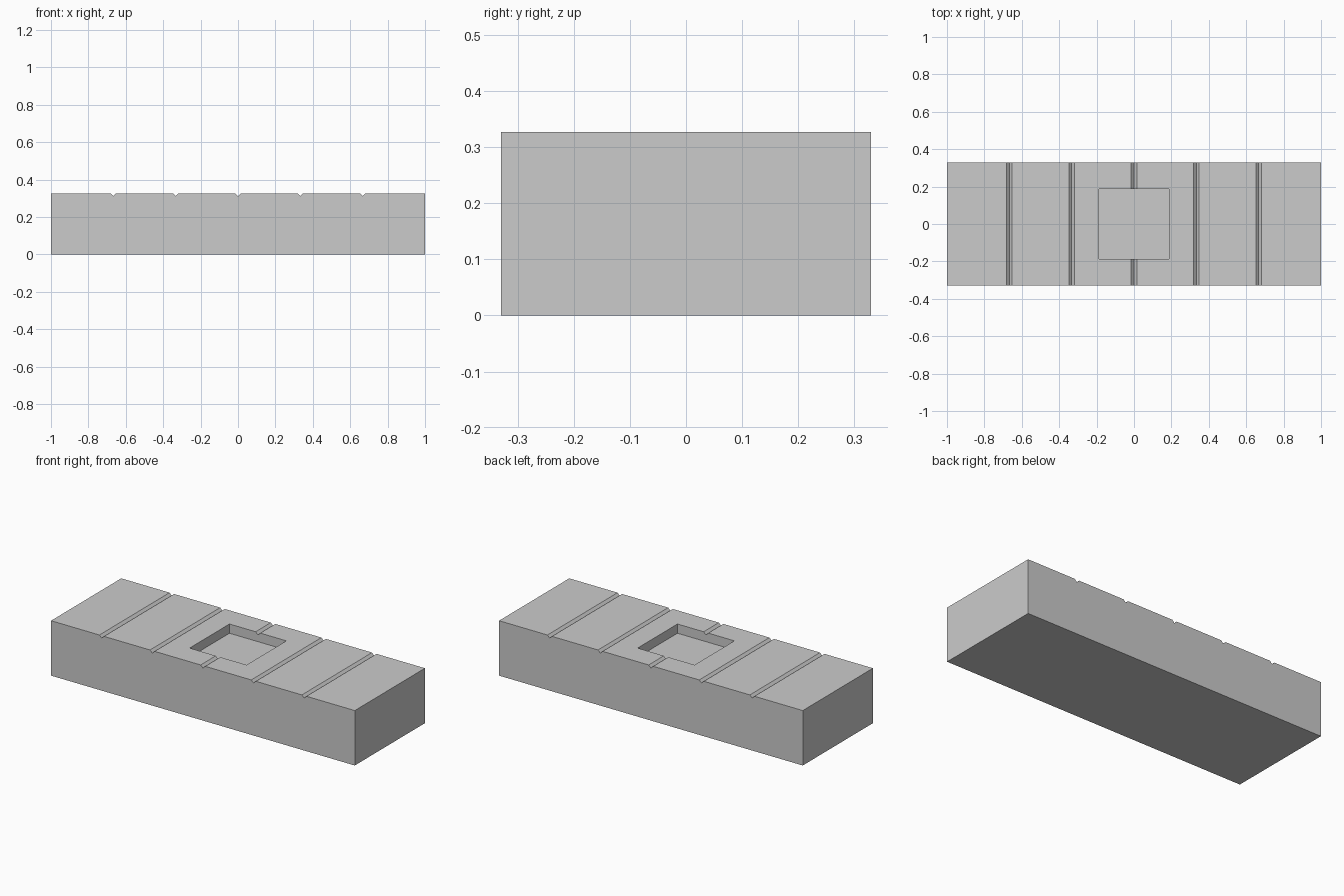
import bpy, bmesh

if "Cube" in bpy.data.objects:
    bpy.data.objects.remove(bpy.data.objects["Cube"])

L, W, H = 2.0, 0.66, 0.327          # block size
GROOVE = 0.015                      # groove half width and depth
GROOVE_X = [i / 3 for i in range(-2, 3)]
POCKET, DEPTH = 0.375, 0.055        # square recess side and depth

# Grooved block: front profile extruded along y
profile = [(L / 2, 0), (-L / 2, 0), (-L / 2, H)]
for x in GROOVE_X:
    profile += [(x - GROOVE, H), (x, H - GROOVE), (x + GROOVE, H)]
profile.append((L / 2, H))

bm = bmesh.new()
face = bm.faces.new([bm.verts.new((x, -W / 2, z)) for x, z in profile])
ext = bmesh.ops.extrude_face_region(bm, geom=[face])
verts = [v for v in ext["geom"] if isinstance(v, bmesh.types.BMVert)]
bmesh.ops.translate(bm, verts=verts, vec=(0, W, 0))
bmesh.ops.recalc_face_normals(bm, faces=bm.faces)
mesh = bpy.data.meshes.new("grooved_block")
bm.to_mesh(mesh)
bm.free()
block = bpy.data.objects.new("grooved_block", mesh)
bpy.context.collection.objects.link(block)

# Cutter for the square recess in the top
bpy.ops.mesh.primitive_cube_add(size=1, location=(0, 0, H - DEPTH + 0.1))
cutter = bpy.context.object
cutter.name = "recess_cutter"
cutter.scale = (POCKET, POCKET, 0.2)
cutter.hide_render = True

# Cut the recess, then drop the cutter
cut = block.modifiers.new("recess", 'BOOLEAN')
cut.operation = 'DIFFERENCE'
cut.solver = 'EXACT'
cut.object = cutter
bpy.context.view_layer.objects.active = block
bpy.ops.object.modifier_apply(modifier=cut.name)
bpy.data.objects.remove(cutter)
